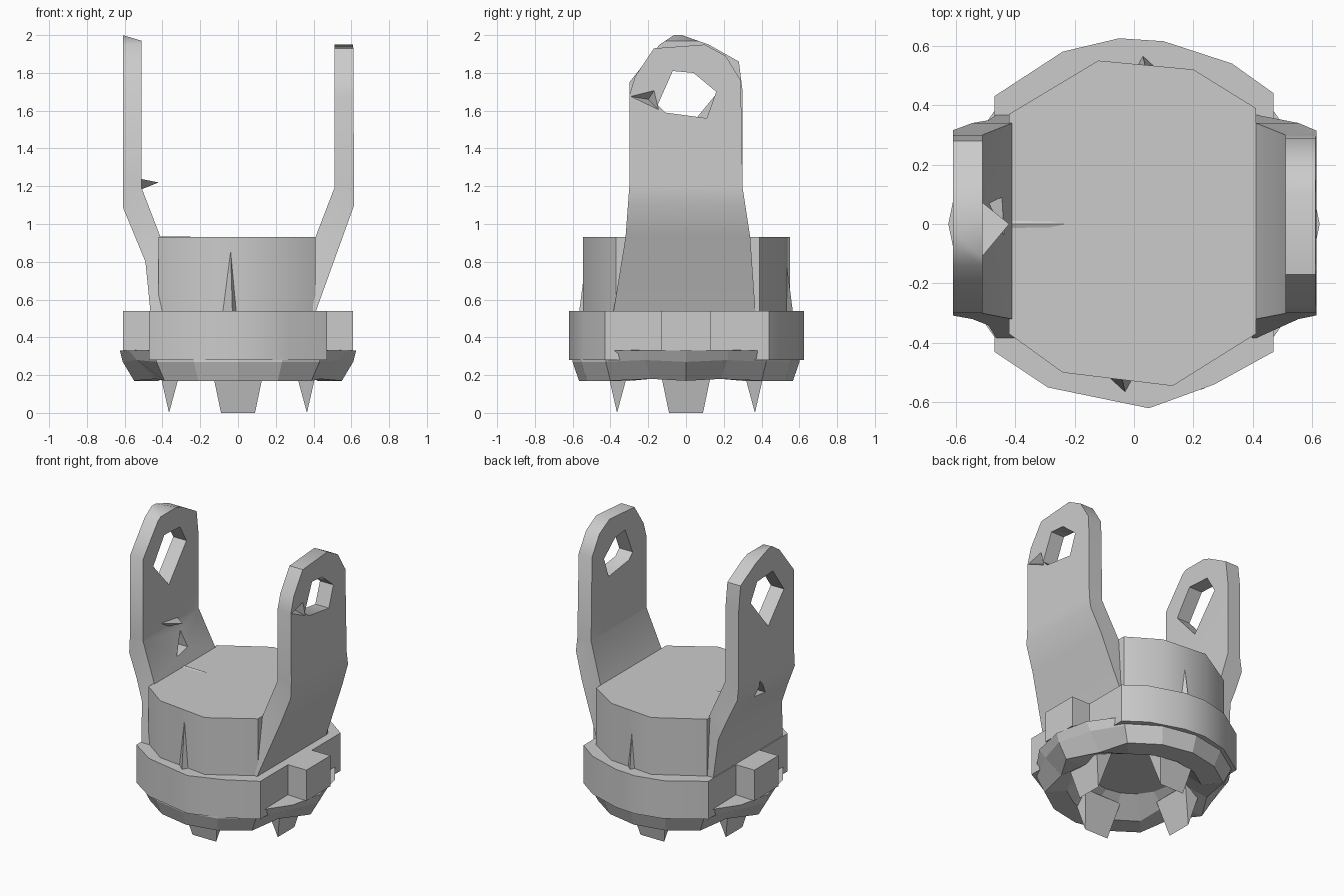
import bpy, bmesh, math
from mathutils import Vector

cube = bpy.data.objects.get("Cube")
if cube:
    bpy.data.objects.remove(cube, do_unlink=True)

grey = bpy.data.materials.new("plain grey")
grey.use_nodes = True
COLOUR = (0.6, 0.6, 0.6, 1)
grey.diffuse_color = COLOUR
grey.node_tree.nodes["Principled BSDF"].inputs["Base Color"].default_value = COLOUR


def finish(name, bm):
    """Turn a bmesh into a grey object with outward normals."""
    bmesh.ops.recalc_face_normals(bm, faces=bm.faces)
    mesh = bpy.data.meshes.new(name)
    bm.to_mesh(mesh)
    bm.free()
    mesh.materials.append(grey)
    obj = bpy.data.objects.new(name, mesh)
    bpy.context.collection.objects.link(obj)
    return obj


def loft(name, rings):
    """Skin a stack of equal-length point rings and cap both ends."""
    bm = bmesh.new()
    rows = [[bm.verts.new(p) for p in ring] for ring in rings]
    n = len(rows[0])
    for a, b in zip(rows, rows[1:]):
        for i in range(n):
            j = (i + 1) % n
            bm.faces.new((a[i], a[j], b[j], b[i]))
    bm.faces.new(rows[0])
    bm.faces.new(rows[-1])
    return finish(name, bm)


def prism_z(name, pts, z0, z1):
    return loft(name, [[(x, y, z) for x, y in pts] for z in (z0, z1)])


def prism_x(name, pts, x0, x1):
    return loft(name, [[(x, y, z) for y, z in pts] for x in (x0, x1)])


def prism_y(name, pts, y0, y1):
    return loft(name, [[(x, y, z) for x, z in pts] for y in (y0, y1)])


def tetra(name, pts):
    bm = bmesh.new()
    bmesh.ops.convex_hull(bm, input=[bm.verts.new(p) for p in pts])
    return finish(name, bm)


def select_only(obj):
    bpy.ops.object.select_all(action='DESELECT')
    bpy.context.view_layer.objects.active = obj
    obj.select_set(True)


def carve(obj, cutter, operation):
    """Apply a boolean and discard the cutter."""
    mod = obj.modifiers.new("carve", 'BOOLEAN')
    mod.operation, mod.object, mod.solver = operation, cutter, 'EXACT'
    select_only(obj)
    bpy.ops.object.modifier_apply(modifier=mod.name)
    bpy.data.objects.remove(cutter, do_unlink=True)


# Central drum
drum_outline = [(-0.24, -0.50), (0.13, -0.545), (0.41, -0.37), (0.41, 0.39), (0.20, 0.52),
                (-0.12, 0.55), (-0.42, 0.37), (-0.42, -0.37)]
drum = prism_z("drum", drum_outline, 0.4, 0.93)

# Thin ribs at the front and back of the drum
for side, label in ((-1, "front"), (1, "back")):
    tetra(label + "_rib", [(side * 0.04, side * 0.52, 0.89), (side * 0.03, side * 0.565, 0.54),
                           (side * 0.09, side * 0.51, 0.54), (0, side * 0.51, 0.54)])

# Collar with flat sides
collar_outline = [(-0.29, -0.55), (0.05, -0.62), (0.27, -0.54), (0.47, -0.43), (0.47, 0.44),
                  (0.33, 0.54), (0.10, 0.615), (-0.05, 0.625), (-0.24, 0.58), (-0.47, 0.43),
                  (-0.47, -0.43)]
collar = prism_z("collar", collar_outline, 0.28, 0.54)

# Round skirt, hollow below, with notched flanks: radius, depth scale, height, notch
SIDES = 16
rings = []
for r, depth, z, notch_r, notch_z in ((0.3, 0.95, 0.34, 0, 0), (0.625, 0.95, 0.33, 0, 0),
                                      (0.61, 0.985, 0.27, -0.03, 0.01), (0.55, 1.03, 0.17, -0.08, 0.01),
                                      (0.42, 1, 0.17, -0.04, 0.05), (0.27, 1, 0.28, 0, 0)):
    ring = []
    for i in range(SIDES):
        a = math.tau * i / SIDES
        k = 1 if i % 2 and abs(math.cos(a)) > 0.7 else 0
        rr = r + k * notch_r
        ring.append((rr * math.cos(a), depth * rr * math.sin(a), z + k * notch_z))
    rings.append(ring)
loft("skirt", rings)

# Side blocks
for side, label in ((1, "left"), (-1, "right")):
    prism_x(label + "_block", [(-0.13, 0.33), (0.13, 0.33), (0.13, 0.54), (-0.13, 0.54)],
            side * 0.44, side * 0.61)

# Four tapered feet
for k, label in enumerate(("left", "back", "right", "front")):
    a = k * math.pi / 2
    out, along = Vector((math.cos(a), math.sin(a), 0)), Vector((-math.sin(a), math.cos(a), 0))
    tetra(label + "_foot", [out * r + along * w + Vector((0, 0, z))
                            for r, w, z in ((0.30, 0.14, 0.24), (0.42, 0.14, 0.24), (0.365, 0.09, 0),
                                            (0.30, -0.14, 0.24), (0.42, -0.14, 0.24), (0.365, -0.09, 0))])

# Upright arms: bent side profile, trimmed to a rounded outline, with an eye hole
arm_base = [(0.30, 1.19), (0.34, 0.93), (0.37, 0.5), (-0.39, 0.5), (-0.32, 0.93), (-0.30, 1.2)]
left_arm = prism_y("left_arm", [(0.61, 1.96), (0.615, 1.1), (0.42, 0.56), (0.40, 0.5),
                                (0.38, 0.93), (0.41, 0.93), (0.51, 1.19), (0.51, 1.96)], -0.5, 0.5)
carve(left_arm, prism_x("trim", arm_base + [(-0.30, 1.68), (-0.27, 1.78), (-0.17, 1.93), (0.10, 1.95),
                                            (0.21, 1.89), (0.29, 1.76)], 0.2, 0.8), 'INTERSECT')
carve(left_arm, prism_x("hole", [(-0.15, 1.63), (-0.07, 1.81), (0.04, 1.80), (0.16, 1.70),
                                 (0.11, 1.56), (-0.11, 1.59)], 0.3, 0.8), 'DIFFERENCE')
carve(left_arm, tetra("dent", [(0.63, -0.32, 1.68), (0.63, -0.16, 1.72), (0.63, -0.13, 1.59),
                               (0.55, -0.2, 1.66)]), 'DIFFERENCE')

right_arm = prism_y("right_arm", [(-0.61, 2.0), (-0.61, 1.09), (-0.49, 0.80), (-0.46, 0.5),
                                  (-0.38, 0.5), (-0.38, 0.93), (-0.41, 0.93), (-0.51, 1.19),
                                  (-0.51, 1.97)], -0.5, 0.5)
carve(right_arm, prism_x("trim", arm_base + [(-0.30, 1.75), (-0.14, 1.95), (-0.05, 2.01), (0.12, 1.95),
                                             (0.28, 1.86), (0.30, 1.7)], -0.8, -0.2), 'INTERSECT')
carve(right_arm, prism_x("hole", [(-0.19, 1.66), (-0.07, 1.83), (0.10, 1.82), (0.17, 1.70),
                                  (-0.02, 1.47)], -0.8, -0.3), 'DIFFERENCE')
carve(right_arm, prism_x("slot", [(-0.04, 1.0), (0.09, 1.02), (0.07, 1.13)], -0.8, -0.3), 'DIFFERENCE')

# Small burrs on the inside of the right arm and the floor
tetra("arm_burr", [(-0.52, -0.12, 1.24), (-0.52, 0.08, 1.21), (-0.52, -0.02, 1.18), (-0.42, 0.0, 1.22)])
tetra("floor_burr", [(-0.42, -0.04, 0.92), (-0.42, 0.03, 0.92), (-0.41, 0.0, 0.935), (-0.23, 0.0, 0.934)])

# Soften the shallow edges of the main shells
for obj in (drum, collar, left_arm, right_arm):
    select_only(obj)
    bpy.ops.object.shade_smooth_by_angle(angle=math.radians(42))
